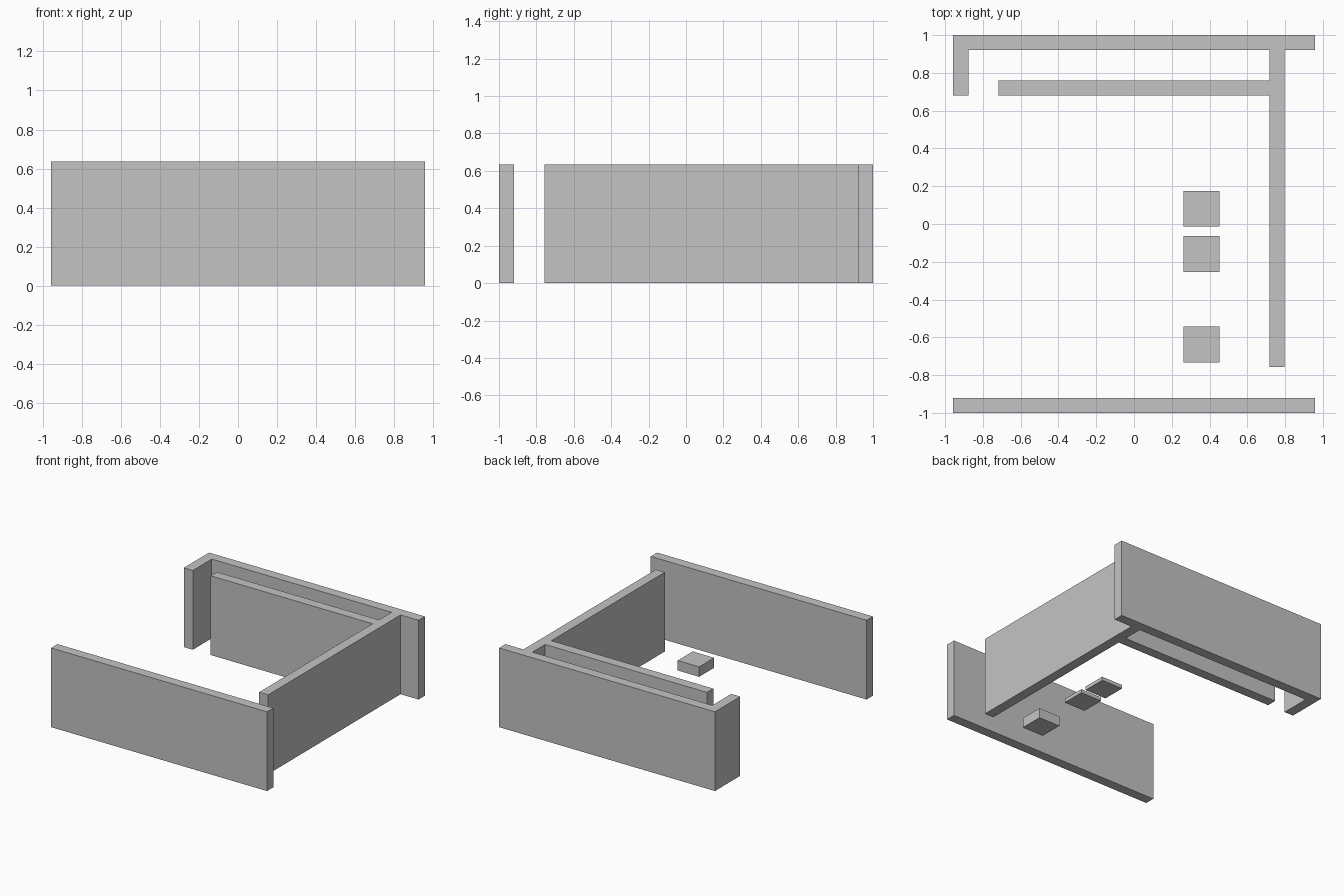
import bpy
import bmesh
from mathutils import Matrix, Vector

default = bpy.data.objects.get("Cube")
if default:
    bpy.data.objects.remove(default, do_unlink=True)

grey = bpy.data.materials.new("light grey")
grey.use_nodes = True
colour = (0.55, 0.55, 0.55, 1)
grey.diffuse_color = colour
grey.node_tree.nodes["Principled BSDF"].inputs["Base Color"].default_value = colour

WALL_HEIGHT = 0.635
HALF_WIDTH = 0.957
THICK = 0.08


def box(name, x, y, height):
    """Box standing on the ground between two x and two y limits."""
    size = Vector((x[1] - x[0], y[1] - y[0], height))
    centre = Vector((sum(x) / 2, sum(y) / 2, height / 2))
    bm = bmesh.new()
    bmesh.ops.create_cube(bm, size=1, matrix=Matrix.LocRotScale(None, None, size))
    mesh = bpy.data.meshes.new(name)
    bm.to_mesh(mesh)
    bm.free()
    mesh.materials.append(grey)
    obj = bpy.data.objects.new(name, mesh)
    obj.location = centre
    bpy.context.collection.objects.link(obj)
    return obj


# Outer walls
outer = (-HALF_WIDTH, HALF_WIDTH)
box("front_wall", outer, (-1, -1 + THICK), WALL_HEIGHT)
box("back_wall", outer, (1 - THICK, 1), WALL_HEIGHT)

# Short return at the end of the back wall
box("return_wall", (-HALF_WIDTH, -HALF_WIDTH + THICK), (0.68, 1 - THICK), WALL_HEIGHT)

# Long side wall and the inner wall that branches off it
side_x = 0.717
box("side_wall", (side_x, side_x + THICK), (-0.757, 1 - THICK), WALL_HEIGHT)
box("inner_wall", (-0.718, side_x), (0.68, 0.68 + THICK), WALL_HEIGHT)

# Square floor blocks: centre y and height
block_x, half = 0.358, 0.095
for name, y, height in (("front_block", -0.637, 0.08),
                        ("middle_block", -0.158, 0.03),
                        ("back_block", 0.081, 0.03)):
    box(name, (block_x - half, block_x + half), (y - half, y + half), height)
